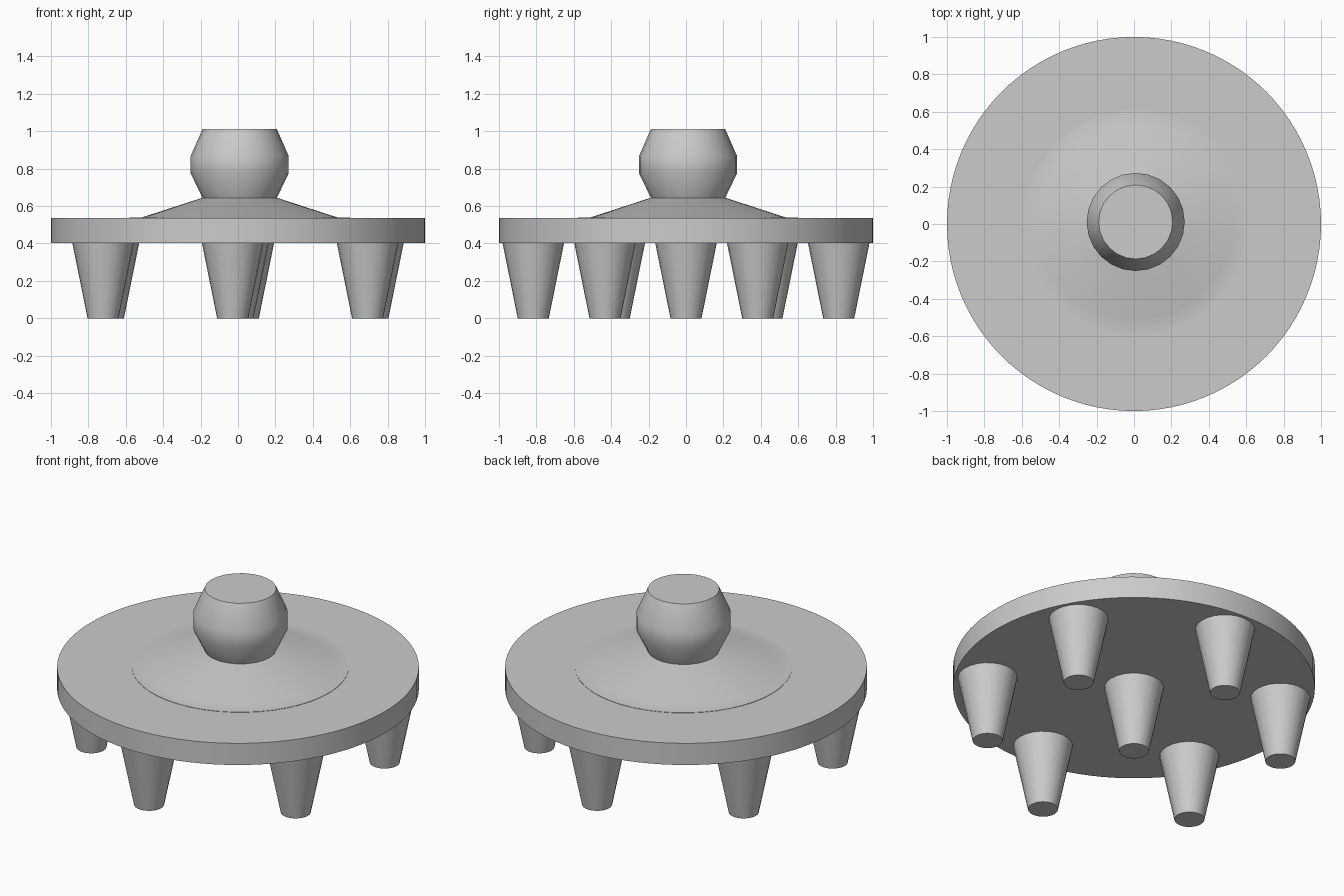
import bpy
import bmesh
import math

if "Cube" in bpy.data.objects:
    bpy.data.objects.remove(bpy.data.objects["Cube"], do_unlink=True)

grey = bpy.data.materials.new("light_grey")
grey.use_nodes = True
colour = (0.6, 0.6, 0.6, 1)
grey.diffuse_color = colour
grey.node_tree.nodes["Principled BSDF"].inputs["Base Color"].default_value = colour


def lathe(name, profile, sides, centre=(0, 0)):
    """Stack rings of (radius, z) into a capped solid of revolution."""
    bm = bmesh.new()
    rings = []
    for radius, z in profile:
        ring = []
        for i in range(sides):
            a = math.tau * i / sides
            ring.append(bm.verts.new((radius * math.cos(a), radius * math.sin(a), z)))
        rings.append(ring)
    for low, high in zip(rings, rings[1:]):
        for i in range(sides):
            j = (i + 1) % sides
            bm.faces.new((low[i], low[j], high[j], high[i]))
    bm.faces.new(rings[0][::-1])
    bm.faces.new(rings[-1])
    mesh = bpy.data.meshes.new(name)
    bm.to_mesh(mesh)
    bm.free()
    mesh.materials.append(grey)
    obj = bpy.data.objects.new(name, mesh)
    obj.location = (centre[0], centre[1], 0)
    bpy.context.collection.objects.link(obj)
    bpy.ops.object.select_all(action='DESELECT')
    obj.select_set(True)
    bpy.context.view_layer.objects.active = obj
    bpy.ops.object.shade_smooth_by_angle(angle=math.radians(35))
    return obj


# Round plate and the shallow cone rising from it
lathe("plate", [(1, 0.403), (1, 0.535)], 96)
lathe("cone", [(0.6, 0.53), (0.6, 0.537), (0.52, 0.54), (0.2, 0.644)], 48, (0.009, 0.011))

# Faceted knob on top
lathe("knob", [(0.198, 0.642), (0.262, 0.775), (0.262, 0.868), (0.198, 1.013)],
      24, (0.009, 0.011))

# Tapered legs: one in the middle, six in a slightly turned ring
leg = [(0.083, 0), (0.165, 0.405)]
lathe("centre_leg", leg, 24)
for n in range(6):
    angle = math.radians(60 * n + 28)
    lathe(f"outer_leg_{n + 1}", leg, 24,
          (0.817 * math.cos(angle), 0.817 * math.sin(angle)))
